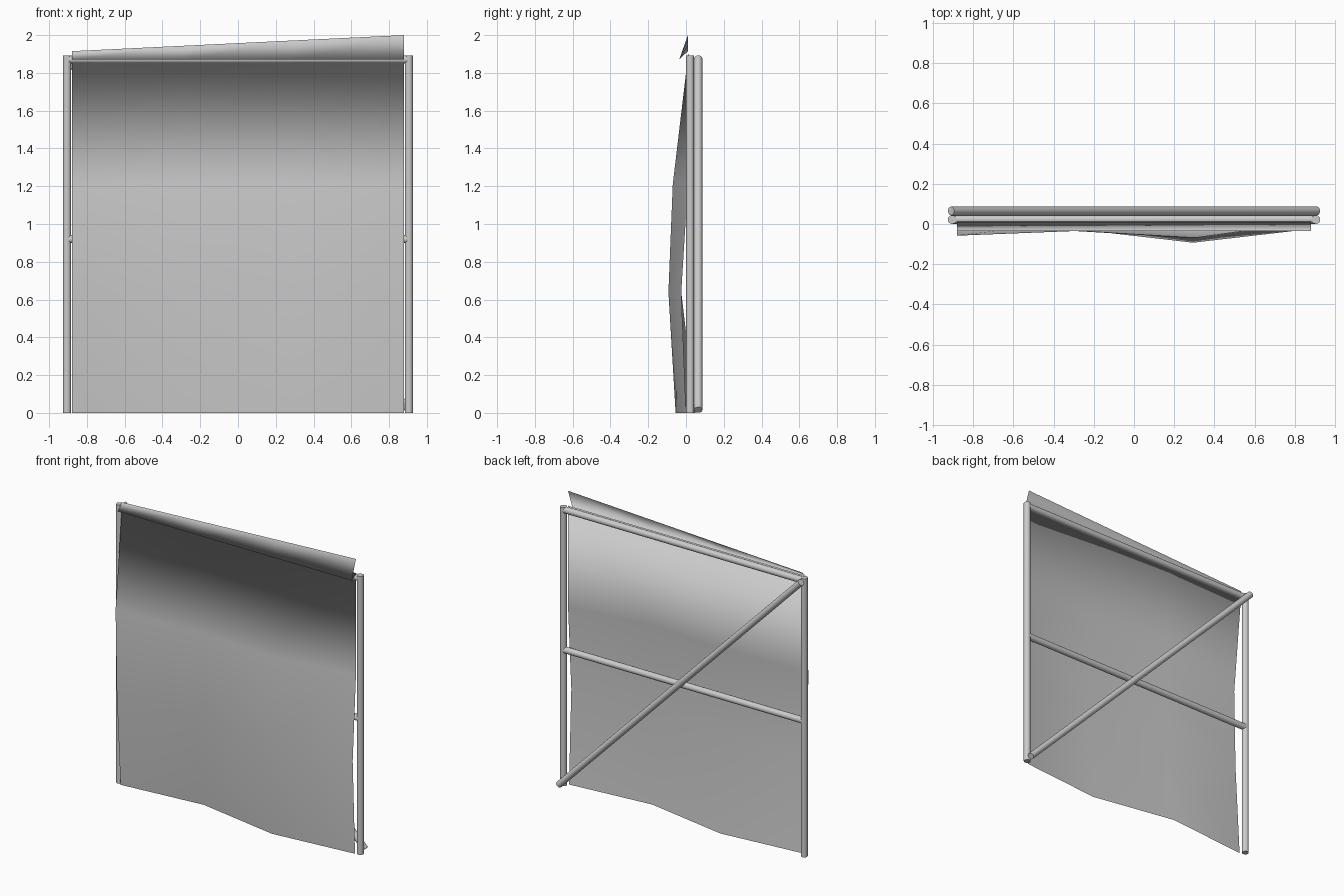
import bpy, bmesh
from mathutils import Vector

if "Cube" in bpy.data.objects:
    bpy.data.objects.remove(bpy.data.objects["Cube"])

grey = bpy.data.materials.new("plain_grey")
grey.use_nodes = True
GREY = (0.6, 0.6, 0.6, 1)
grey.diffuse_color = GREY
grey.node_tree.nodes["Principled BSDF"].inputs["Base Color"].default_value = GREY

R = 0.0215        # tube radius
POST_X = 0.905
HEIGHT = 1.893
PLANE_Y = 0.022   # depth of the main frame
SHEET_X = 0.88


def tube(name, start, end):
    """Straight round tube with flat ends."""
    a, b = Vector(start), Vector(end)
    axis = b - a
    bpy.ops.mesh.primitive_cylinder_add(vertices=20, radius=R, depth=axis.length,
                                        location=(a + b) / 2)
    ob = bpy.context.object
    ob.name = name
    ob.rotation_mode = 'QUATERNION'
    ob.rotation_quaternion = axis.to_track_quat('Z', 'Y')
    ob.data.materials.append(grey)
    bpy.ops.object.shade_smooth_by_angle()
    return ob


# Frame: two posts, two rails and a brace laid across the back
for side, sx in (("left", 1), ("right", -1)):
    tube(side + "_post", (sx * POST_X, PLANE_Y, 0), (sx * POST_X, PLANE_Y, HEIGHT))
for name, z in (("top_rail", HEIGHT - R), ("middle_rail", 0.92)):
    tube(name, (-POST_X, PLANE_Y, z), (POST_X, PLANE_Y, z))
tube("diagonal_brace", (0.91, PLANE_Y + 2 * R, 0.016),
     (-0.91, PLANE_Y + 2 * R, HEIGHT - 0.016))

# Sheet: rows of (height at right edge, height at left edge, depths across)
rows = [
    (0.0, 0.0, (-0.005, 0.05, -0.055, 0.0)),
    (0.64, 0.64, (-0.045, -0.025, -0.093, -0.025)),
    (1.21, 1.21, (-0.058, -0.035, -0.07, 0.01)),
    (1.9, 1.9, (0.012,) * 4),       # fastened along the top rail
    (1.87, 1.87, (-0.036,) * 4),    # folded forward
    (1.915, 2.0, (0.01,) * 4),      # flap standing up
]
bm = bmesh.new()
grid = []
for z_right, z_left, depths in rows:
    line = []
    for i, y in enumerate(depths):
        t = i / 3
        line.append(bm.verts.new((SHEET_X * (2 * t - 1), y,
                                  z_right + (z_left - z_right) * t)))
    grid.append(line)
for low, high in zip(grid, grid[1:]):
    for i in range(3):
        bm.faces.new((low[i], low[i + 1], high[i + 1], high[i]))
for f in bm.faces:
    f.smooth = True
mesh = bpy.data.meshes.new("cloth_sheet")
bm.to_mesh(mesh)
bm.free()
mesh.materials.append(grey)
sheet = bpy.data.objects.new("cloth_sheet", mesh)
bpy.context.collection.objects.link(sheet)
